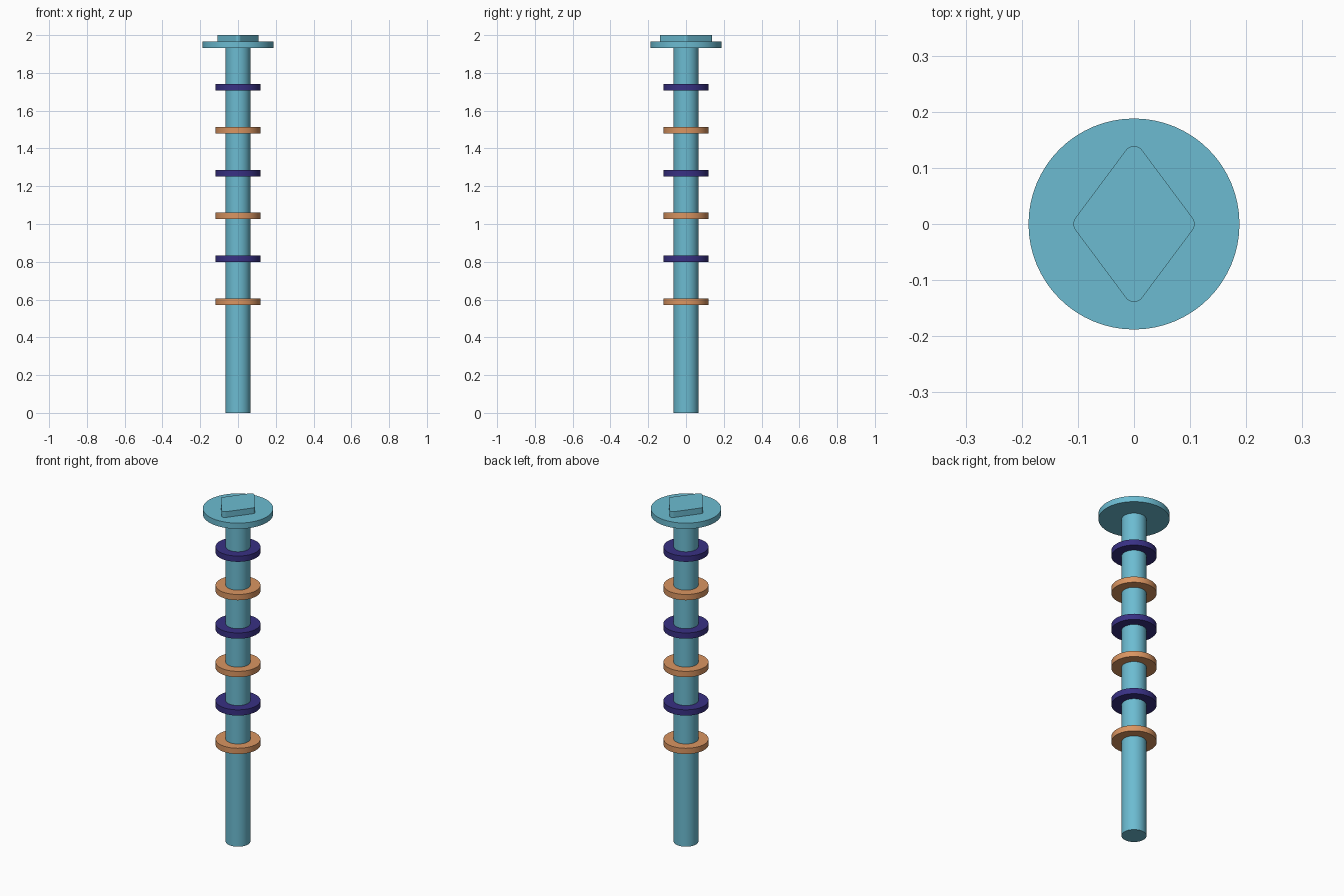
import bpy, bmesh
from math import sin, cos, pi, atan2

if "Cube" in bpy.data.objects:
    bpy.data.objects.remove(bpy.data.objects["Cube"])


def material(name, rgb):
    m = bpy.data.materials.new(name)
    m.diffuse_color = (*rgb, 1)
    m.use_nodes = True
    m.node_tree.nodes["Principled BSDF"].inputs["Base Color"].default_value = m.diffuse_color
    return m


TEAL = material("teal", (0.15, 0.50, 0.64))
ORANGE = material("orange", (0.70, 0.30, 0.12))
INDIGO = material("indigo", (0.04, 0.03, 0.23))


def prism(name, outline, z0, z1, mat):
    """Closed solid made by extruding a flat outline from z0 to z1."""
    bm = bmesh.new()
    base = bm.faces.new([bm.verts.new((x, y, z0)) for x, y in outline])
    top = bmesh.ops.extrude_face_region(bm, geom=[base], use_keep_orig=True)
    verts = [v for v in top["geom"] if isinstance(v, bmesh.types.BMVert)]
    bmesh.ops.translate(bm, verts=verts, vec=(0, 0, z1 - z0))
    bmesh.ops.recalc_face_normals(bm, faces=bm.faces)
    mesh = bpy.data.meshes.new(name)
    bm.to_mesh(mesh)
    bm.free()
    mesh.materials.append(mat)
    obj = bpy.data.objects.new(name, mesh)
    bpy.context.collection.objects.link(obj)
    bpy.ops.object.select_all(action="DESELECT")
    obj.select_set(True)
    bpy.context.view_layer.objects.active = obj
    bpy.ops.object.shade_smooth_by_angle(angle=pi / 6)
    return obj


def circle(r, n=64):
    return [(r * cos(2 * pi * i / n), r * sin(2 * pi * i / n)) for i in range(n)]


def rounded_diamond(a, b, r, steps=8):
    """Diamond with half-width a and half-depth b, corners rounded by r."""
    phi = atan2(a, b)
    cx, cy = a - r / cos(phi), b - r / sin(phi)
    corners = [(cx, 0, -phi, phi), (0, cy, phi, pi - phi),
               (-cx, 0, pi - phi, pi + phi), (0, -cy, pi + phi, 2 * pi - phi)]
    return [(x + r * cos(s + (e - s) * i / steps), y + r * sin(s + (e - s) * i / steps))
            for x, y, s, e in corners for i in range(steps + 1)]


# Shaft, flange and diamond key on top
prism("shaft", circle(0.066), 0, 1.94, TEAL)
prism("flange", circle(0.188), 1.932, 1.966, TEAL)
prism("diamond_key", rounded_diamond(0.1125, 0.151, 0.018), 1.96, 2.0, TEAL)

# Six alternating collars along the shaft
for i in range(6):
    z = 0.589 + i * 0.2268
    prism(f"collar_{i + 1}", circle(0.12), z - 0.017, z + 0.017, INDIGO if i % 2 else ORANGE)
